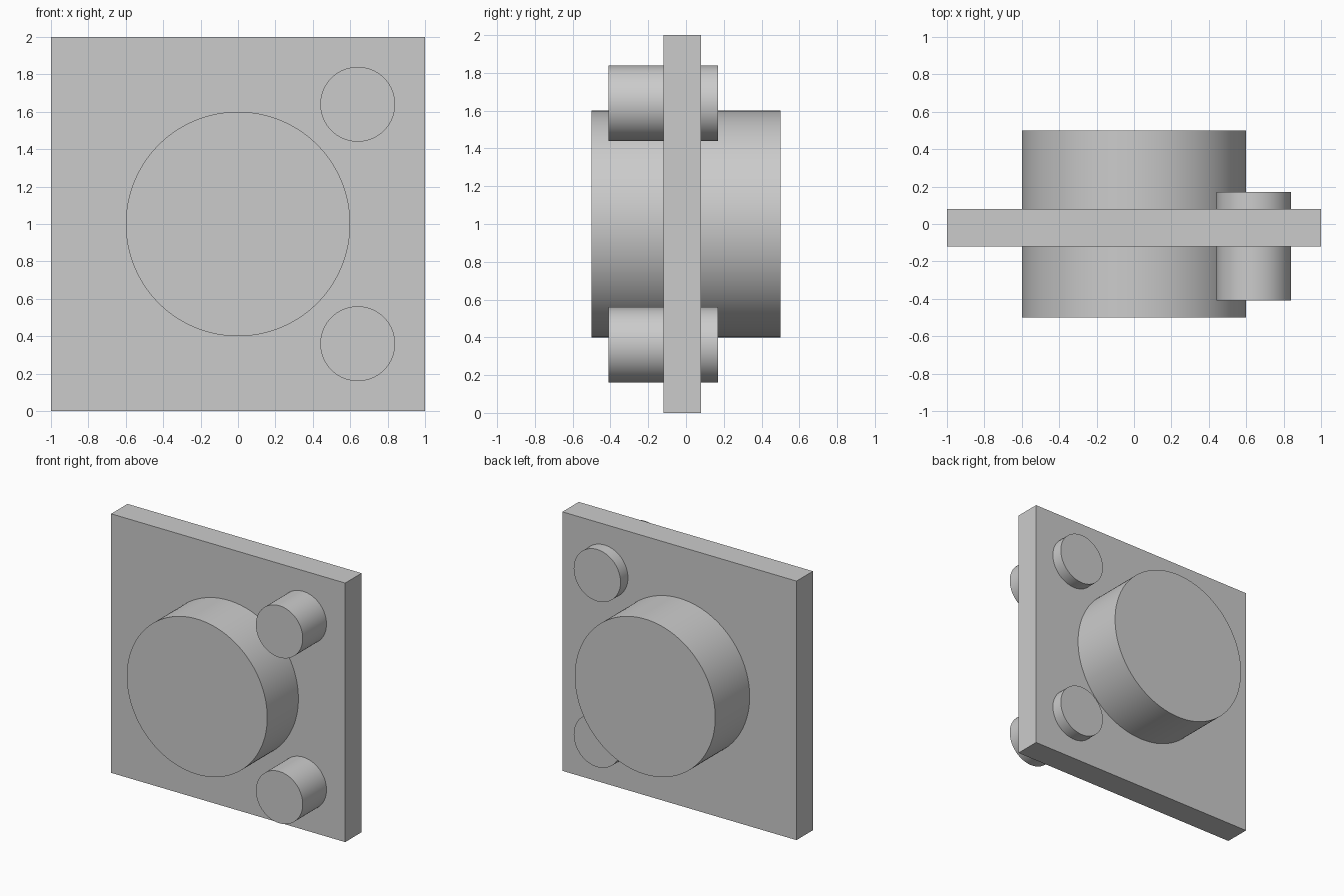
import bpy
import math

if "Cube" in bpy.data.objects:
    bpy.data.objects.remove(bpy.data.objects["Cube"])


def cylinder_along_y(name, x, z, radius, y_front, y_back, sides):
    bpy.ops.mesh.primitive_cylinder_add(
        vertices=sides, radius=radius, depth=y_back - y_front,
        location=(x, (y_front + y_back) / 2, z),
        rotation=(math.pi / 2, 0, 0))
    obj = bpy.context.object
    obj.name = name
    bpy.ops.object.shade_smooth_by_angle(angle=math.radians(30))
    return obj


# Square plate
bpy.ops.mesh.primitive_cube_add(size=1, location=(0, -0.02, 1))
plate = bpy.context.object
plate.name = "plate"
plate.scale = (2, 0.2, 2)
bpy.ops.object.transform_apply(location=False, rotation=False, scale=True)

# Large drum through the middle of the plate
cylinder_along_y("center_drum", 0, 1, 0.6, -0.5, 0.5, 128)

# Two small pegs on the right side, above and below the middle
for label, side in (("upper", 1), ("lower", -1)):
    cylinder_along_y(f"{label}_peg", 0.64, 1 + side * 0.64, 0.2, -0.41, 0.17, 96)
